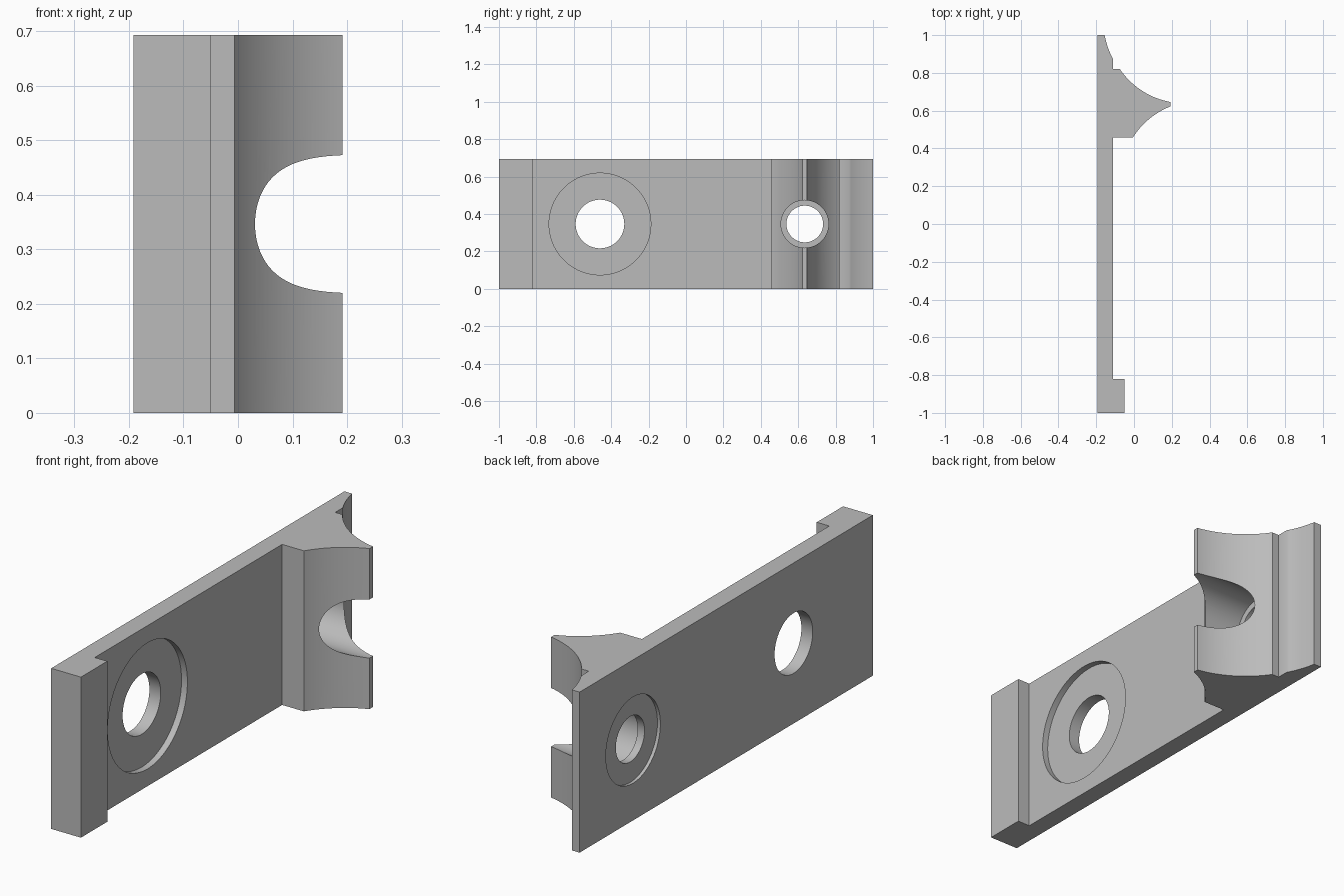
import bpy, bmesh, math
from mathutils import Vector, Matrix

cube = bpy.data.objects.get("Cube")
if cube:
    bpy.data.objects.remove(cube, do_unlink=True)

HALF, HEIGHT, FACE = 0.192, 0.693, -0.11
MID = HEIGHT / 2
RADIUS = 0.415

gray = bpy.data.materials.new("plain gray")
gray.use_nodes = True
gray.diffuse_color = (0.5, 0.5, 0.5, 1)
gray.node_tree.nodes["Principled BSDF"].inputs["Base Color"].default_value = (0.5, 0.5, 0.5, 1)


def make_object(name, bm):
    bmesh.ops.recalc_face_normals(bm, faces=bm.faces)
    mesh = bpy.data.meshes.new(name)
    bm.to_mesh(mesh)
    bm.free()
    mesh.materials.append(gray)
    obj = bpy.data.objects.new(name, mesh)
    bpy.context.collection.objects.link(obj)
    return obj


def hollow_arc(start, end, steps=24):
    """Arc from start to end that bends to the left of the direction of travel."""
    a, b = Vector(start), Vector(end)
    chord = b - a
    left = Vector((-chord.y, chord.x)).normalized()
    centre = (a + b) / 2 - left * math.sqrt(RADIUS ** 2 - (chord.length / 2) ** 2)
    sweep = (a - centre).angle_signed(b - centre)
    base = math.atan2(a.y - centre.y, a.x - centre.x)
    return [(centre.x + RADIUS * math.cos(base - sweep * i / steps),
             centre.y + RADIUS * math.sin(base - sweep * i / steps))
            for i in range(steps + 1)]


# Bracket body: side profile with end lip, pointed cradle and hollowed tail
profile = [(-HALF, -1), (-0.05, -1), (-0.05, -0.82), (FACE, -0.82),
           (FACE, 0.458)]
profile += hollow_arc((-0.006, 0.458), (HALF, 0.622))
profile += hollow_arc((HALF, 0.646), (-0.075, 0.82))
profile += [(FACE, 0.82)]
profile += hollow_arc((FACE, 0.872), (-0.155, 1), 12)
profile += [(-HALF, 1)]

bm = bmesh.new()
base = bm.faces.new([bm.verts.new((x, y, 0)) for x, y in profile])
top = bmesh.ops.extrude_face_region(bm, geom=[base])
bmesh.ops.translate(bm, vec=(0, 0, HEIGHT),
                    verts=[g for g in top["geom"] if isinstance(g, bmesh.types.BMVert)])
bracket = make_object("bracket", bm)


def drill(y, radius, x0, x1):
    """Cut a round hole along x between x0 and x1."""
    bm = bmesh.new()
    place = Matrix.Translation(((x0 + x1) / 2, y, MID)) @ Matrix.Rotation(math.pi / 2, 4, 'Y')
    bmesh.ops.create_cone(bm, cap_ends=True, segments=96, radius1=radius,
                          radius2=radius, depth=x1 - x0, matrix=place)
    cutter = make_object("hole_cutter", bm)
    cutter.hide_render = True
    cut = bracket.modifiers.new("hole", 'BOOLEAN')
    cut.operation, cut.solver, cut.object = 'DIFFERENCE', 'EXACT', cutter
    bpy.ops.object.modifier_apply(modifier=cut.name)
    bpy.data.objects.remove(cutter, do_unlink=True)


bpy.context.view_layer.objects.active = bracket
bracket.select_set(True)

# Plate hole with its shallow washer seat
drill(-0.46, 0.272, FACE - 0.028, 0)
drill(-0.46, 0.13, -0.3, 0)

# Cradle bore, narrow neck and shallow seat on the back
drill(0.635, 0.127, -0.145, 0.3)
drill(0.635, 0.098, -0.3, 0)
drill(0.635, 0.186, -0.3, -HALF + 0.014)

bpy.ops.object.shade_smooth_by_angle(angle=math.radians(30))
